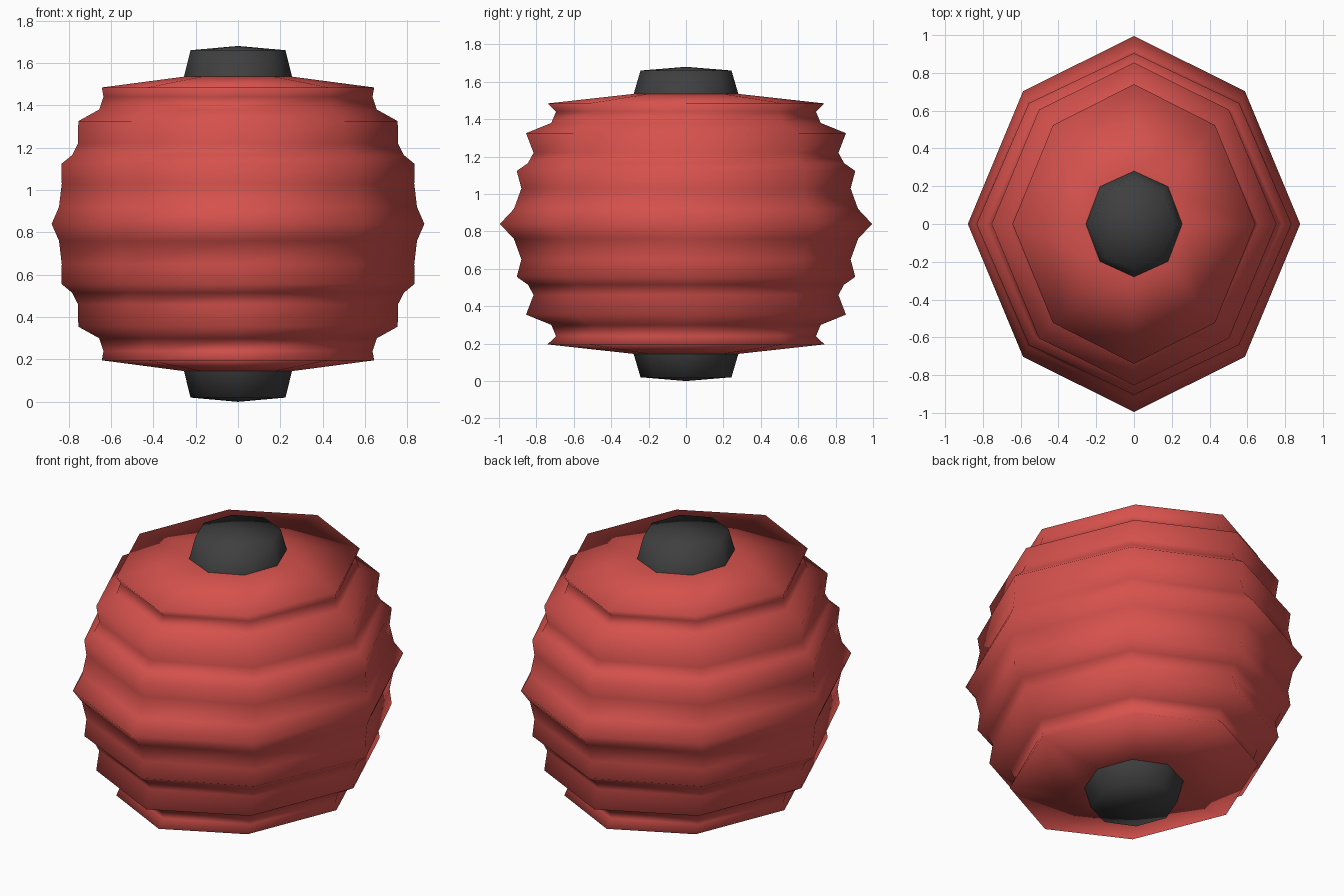
import bpy, bmesh

cube = bpy.data.objects.get("Cube")
if cube:
    bpy.data.objects.remove(cube, do_unlink=True)

MID = 0.84  # height of the widest ring


def material(name, color):
    m = bpy.data.materials.new(name)
    m.use_nodes = True
    m.diffuse_color = color
    m.node_tree.nodes["Principled BSDF"].inputs["Base Color"].default_value = color
    return m


def ring(bm, rx, ry, z, diag):
    """Eight-sided oval ring; diag pulls in the x of the diagonal corners."""
    corners = [(1, 0), (diag, .707), (0, 1), (-diag, .707),
               (-1, 0), (-diag, -.707), (0, -1), (diag, -.707)]
    return [bm.verts.new((rx * x, ry * y, z)) for x, y in corners]


def lathe(name, profile, mat, diag, tip=None):
    """Skin rings of (rx, ry, z); tip closes the last ring with a shallow fan."""
    bm = bmesh.new()
    rings = [ring(bm, *p, diag) for p in profile]
    for a, b in zip(rings, rings[1:]):
        for i in range(8):
            j = (i + 1) % 8
            bm.faces.new((a[i], a[j], b[j], b[i]))
    if tip is not None:
        top = bm.verts.new((0, 0, tip))
        for i in range(8):
            bm.faces.new((rings[-1][i], rings[-1][(i + 1) % 8], top))
    # Profiles that run downwards need their faces turned outwards
    if profile[0][2] > profile[-1][2]:
        bmesh.ops.reverse_faces(bm, faces=bm.faces[:])
    for f in bm.faces:
        f.smooth = True
    me = bpy.data.meshes.new(name)
    bm.to_mesh(me)
    bm.free()
    me.materials.append(mat)
    ob = bpy.data.objects.new(name, me)
    bpy.context.collection.objects.link(ob)
    return ob


red = material("lantern red", (0.67, 0.083, 0.073, 1))
black = material("cap black", (0.05, 0.05, 0.05, 1))

# Pleated paper body: upper half from the widest ridge, mirrored below
upper = [(.88, .995, MID),
         (.845, .92, .92), (.832, .88, 1.03), (.834, .905, 1.123),
         (.783, .845, 1.165), (.755, .815, 1.22), (.754, .855, 1.325),
         (.655, .72, 1.38), (.635, .695, 1.44), (.643, .74, 1.484),
         (.255, .28, 1.535)]
lower = [(rx, ry, 2 * MID - z) for rx, ry, z in upper[:0:-1]]
lathe("paper_body", lower + upper, red, .667)

# End caps, tapering away from the body
cap = [(.255, .28, 1.535), (.224, .243, 1.66)]
lathe("top_cap", cap, black, .707, 2 * MID)
lathe("bottom_cap", [(x, y, 2 * MID - z) for x, y, z in cap], black, .707, 0)
